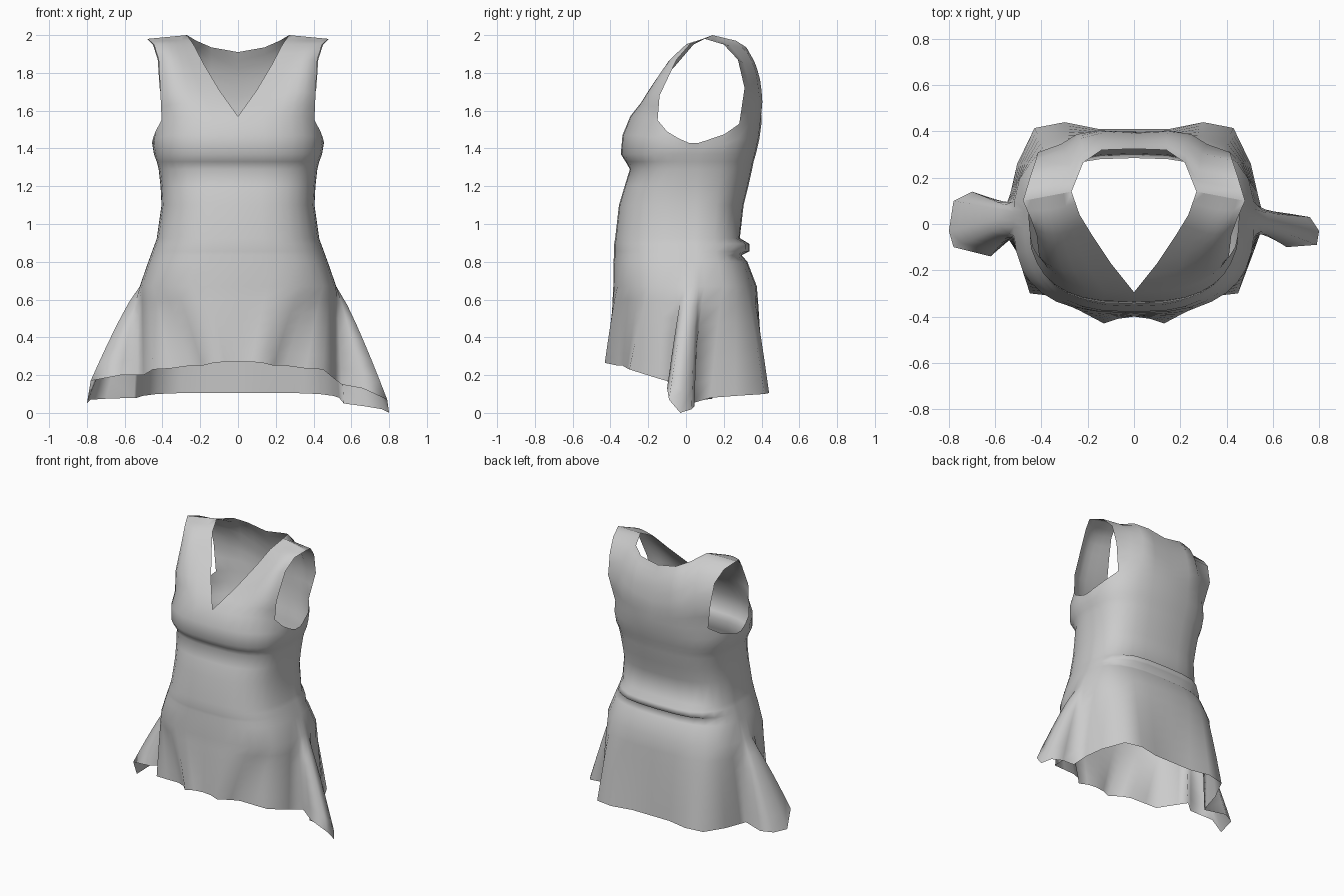
import bpy, bmesh, math
from mathutils import Vector as V

if "Cube" in bpy.data.objects:
    bpy.data.objects.remove(bpy.data.objects["Cube"])

# Body rings: z, half width, front y, back y, extra back bulge (gathered fold at the waist)
RINGS = [(0.67, .52, -.385, .375, 0), (0.80, .475, -.385, .325, 0), (0.835, .462, -.38, .305, -.01),
         (0.855, .455, -.38, .30, .035), (0.895, .44, -.38, .29, .045), (0.925, .43, -.375, .285, 0),
         (1.10, .405, -.355, .305, 0), (1.20, .41, -.325, .33, 0), (1.29, .42, -.297, .35, 0),
         (1.33, .43, -.32, .358, 0), (1.37, .445, -.345, .37, 0), (1.43, .455, -.345, .385, 0),
         (1.50, .445, -.33, .397, 0), (1.57, .43, -.295, .402, 0)]
# Angles of the columns from centre front to centre back, tight at the side
ANGLES = [0, 11, 22, 33, 44, 55, 65, 76, 84, 87.5, 89.3, 90.3, 91.3, 92.5, 96, 111, 126, 140, 153, 167, 180]
# Height of the body's upper edge per column (dips under the arm)
TOP_Z = [1.57] * 5 + [1.56, 1.55, 1.49, 1.455, 1.44] + [1.43] * 4 + [1.44, 1.475] + [1.53] * 5

# Hem outlines of one half, with the side flare
FRONT_HEM = [(0, -.40, .27), (.07, -.41, .27), (.13, -.43, .265), (.19, -.36, .25),
             (.25, -.335, .25), (.36, -.31, .235), (.45, -.30, .23)]
BACK_HEM = [(.535, .13, .08), (.505, .26, .09), (.43, .415, .10), (.30, .44, .105),
            (.15, .41, .105), (0, .41, .105)]
FLARE = {1: [(.51, -.14, .18), (.55, -.03, .15), (.66, -.10, .13), (.79, -.09, .07),
             (.80, -.03, 0), (.76, .03, .02), (.67, .045, .035), (.56, .03, .05)],
         -1: [(.50, -.13, .20), (.54, -.07, .20), (.62, -.14, .20), (.78, -.10, .17),
              (.80, -.03, .05), (.78, .10, .07), (.70, .14, .075), (.55, .09, .08)]}

# Edges of the bodice openings
NECK_V = [(.10, -.17, 1.71), (.18, -.05, 1.845), (.235, .04, 1.95), (.27, .14, 2.0)]
ARM_FRONT = [(.41, -.14, 1.68), (.42, -.05, 1.87), (.445, .02, 1.95), (.48, .10, 1.98)]
ARM_BACK = [(.415, .31, 1.72), (.425, .275, 1.87), (.45, .20, 1.95), (.48, .10, 1.98)]
NECK_BACK = [(0, .325, 1.91), (.14, .32, 1.935), (.22, .265, 1.97), (.27, .14, 2.0), (.48, .10, 1.98)]


def body_point(i, z):
    """Point of column i on the rounded-box cross-section at height z."""
    k = max(j for j in range(len(RINGS) - 1) if RINGS[j][0] <= z + 1e-6)
    a, b = RINGS[k], RINGS[k + 1]
    t = (z - a[0]) / (b[0] - a[0])
    w, yf, yb, fold = (a[n] + (b[n] - a[n]) * t for n in (1, 2, 3, 4))
    s, c = math.sin(math.radians(ANGLES[i])), math.cos(math.radians(ANGLES[i]))
    reach = (yf if c > 0 else yb) - .03
    x = w * abs(s) ** .72 if 0 < ANGLES[i] < 180 else 0
    bulge = fold * min(1, max(0, (ANGLES[i] - 115) / 35))
    return V((x, .03 + reach * abs(c) ** .72 + bulge, z))


def resample(points, n):
    """n + 1 evenly spaced points along a polyline."""
    points = [V(p) for p in points]
    out = []
    for j in range(n + 1):
        f = j / n * (len(points) - 1)
        k = min(int(f), len(points) - 2)
        out.append(points[k].lerp(points[k + 1], f - k))
    return out


def coons(bottom, top, left, right, puff=0):
    """Grid of points filling four border curves, puffed along y."""
    rows, m, n = [], len(left) - 1, len(bottom) - 1
    for j in range(m + 1):
        v = j / m
        row = []
        for i in range(n + 1):
            u = i / n
            p = bottom[i].lerp(top[i], v) + left[j].lerp(right[j], u)
            p -= bottom[0].lerp(bottom[n], u).lerp(top[0].lerp(top[n], u), v)
            p.y += puff * math.sin(math.pi * u) * math.sin(math.pi * v)
            row.append(p)
        rows.append(row)
    return rows


def add_grid(bm, rows, side):
    verts = [[bm.verts.new((p.x * side, p.y, p.z)) for p in row] for row in rows]
    for a, b in zip(verts, verts[1:]):
        for i in range(len(a) - 1):
            q = (a[i], a[i + 1], b[i + 1], b[i])
            bm.faces.new(q if side > 0 else q[::-1])


bm = bmesh.new()
cols = range(len(ANGLES))
for side in (1, -1):
    # Skirt: blend from the hip ring into the uneven flared hem
    hem = [V(p) for p in FRONT_HEM + FLARE[side] + BACK_HEM]
    rows = []
    for j in range(7):
        t = 1 - j / 6
        row = []
        for i in cols:
            hip = body_point(i, .67)
            p = hip.lerp(hem[i], t ** .85)
            p.z = hip.z + (hem[i].z - hip.z) * t
            row.append(p)
        rows.append(row)
    # Torso up to the underarm
    rows += [[body_point(i, r[0]) for i in cols] for r in RINGS[1:11]]
    rows.append([body_point(i, (1.37 + TOP_Z[i]) / 2) for i in cols])
    top = [body_point(i, TOP_Z[i]) for i in cols]
    rows.append(top)
    add_grid(bm, rows, side)
    # Front bodice between V neck and armhole
    add_grid(bm, coons(top[:7], resample([NECK_V[-1], ARM_FRONT[-1]], 6),
                       resample([top[0]] + NECK_V, 8),
                       resample([top[6]] + ARM_FRONT, 8), -.025), side)
    # Back bodice between centre back and armhole
    centre = [top[20], (0, .395, 1.65), (0, .37, 1.79), NECK_BACK[0]]
    back = coons(top[:15:-1], [V(p) for p in NECK_BACK],
                 resample(centre, 8), resample([top[16]] + ARM_BACK, 8))
    add_grid(bm, [r[::-1] for r in back], side)

bmesh.ops.remove_doubles(bm, verts=bm.verts, dist=.0005)
bmesh.ops.recalc_face_normals(bm, faces=bm.faces)
mesh = bpy.data.meshes.new("dress")
bm.to_mesh(mesh)
bm.free()
dress = bpy.data.objects.new("dress", mesh)
bpy.context.collection.objects.link(dress)
bpy.context.view_layer.objects.active = dress
dress.select_set(True)
bpy.ops.object.shade_smooth()
